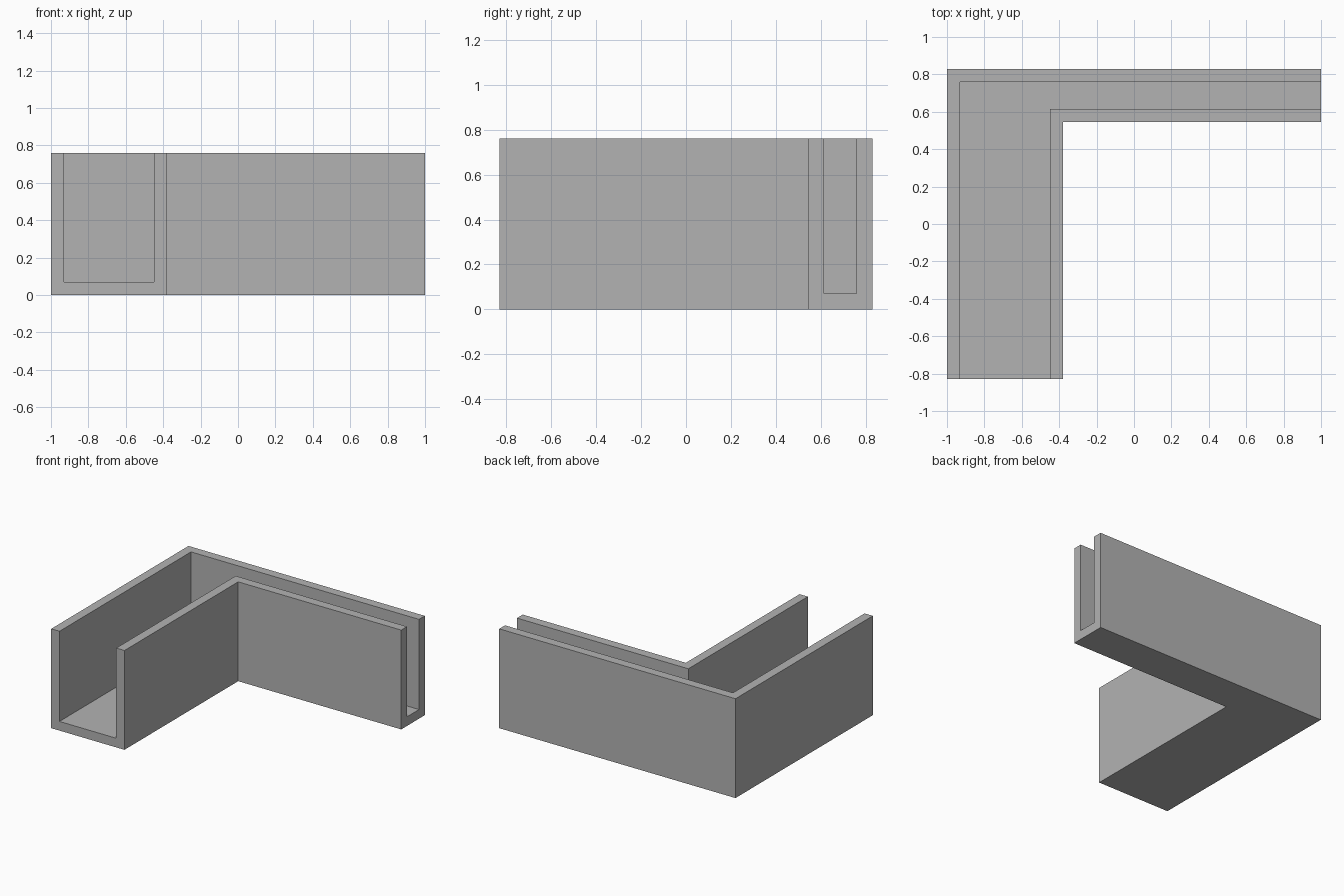
import bpy
import bmesh
import math

default_cube = bpy.data.objects.get("Cube")
if default_cube:
    bpy.data.objects.remove(default_cube, do_unlink=True)

# Plain grey material
grey = bpy.data.materials.new("grey")
grey.use_nodes = True
colour = (0.45, 0.45, 0.45, 1)
grey.diffuse_color = colour
grey.node_tree.nodes["Principled BSDF"].inputs["Base Color"].default_value = colour

# Channel dimensions
HEIGHT, FLOOR = 0.76, 0.07
FRONT_Y, RIGHT_X = -0.83, 1.0

# Plan position of each wall face at the mitred corner, from outside to inside
outer, outer_in = (-1.0, 0.83), (-0.93, 0.76)
inner_in, inner = (-0.45, 0.615), (-0.38, 0.545)

# U-shaped section: corner position and height of each point
section = [(outer, 0), (inner, 0), (inner, HEIGHT), (inner_in, HEIGHT),
           (inner_in, FLOOR), (outer_in, FLOOR), (outer_in, HEIGHT), (outer, HEIGHT)]

# Sweep the section from the front end, round the corner, to the right end
bm = bmesh.new()
rings = [
    [bm.verts.new((x, FRONT_Y, z)) for (x, y), z in section],
    [bm.verts.new((x, y, z)) for (x, y), z in section],
    [bm.verts.new((RIGHT_X, y, z)) for (x, y), z in section],
]
for a, b in zip(rings, rings[1:]):
    for i in range(len(section)):
        j = (i + 1) % len(section)
        bm.faces.new((a[i], a[j], b[j], b[i]))
bm.faces.new(rings[0])
bm.faces.new(rings[-1])

# Merge the flat faces across the mitre and orient everything outward
bmesh.ops.dissolve_limit(bm, angle_limit=math.radians(1), verts=bm.verts[:], edges=bm.edges[:])
bmesh.ops.recalc_face_normals(bm, faces=bm.faces[:])

mesh = bpy.data.meshes.new("corner_channel")
bm.to_mesh(mesh)
bm.free()
mesh.materials.append(grey)
channel = bpy.data.objects.new("corner_channel", mesh)
bpy.context.collection.objects.link(channel)
